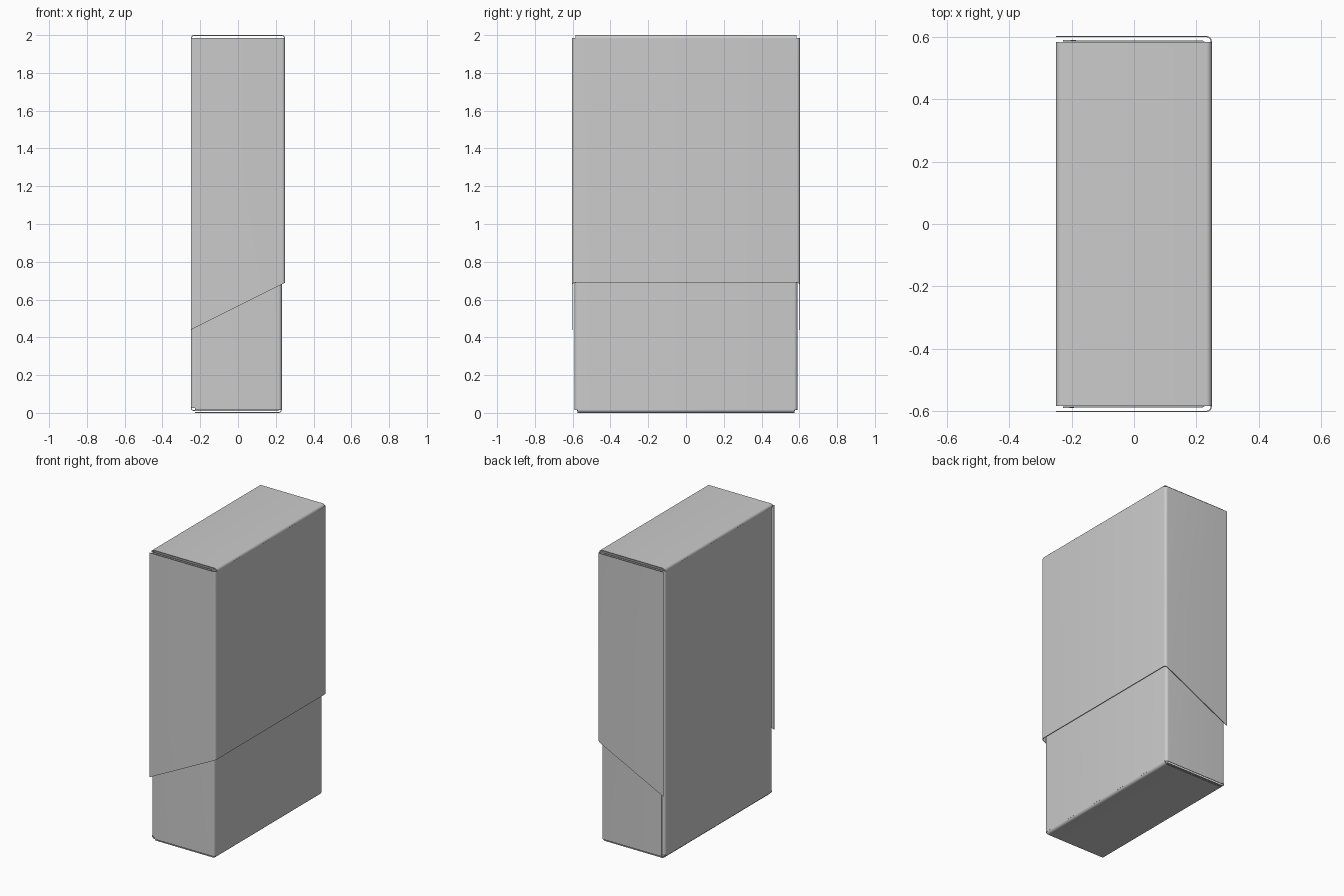
import bpy
from mathutils import Vector

if "Cube" in bpy.data.objects:
    bpy.data.objects.remove(bpy.data.objects["Cube"])

T = 0.004   # card thickness
R = 0.016   # fold radius


def rounded(path, steps=5):
    """Replace inner corners of a 2D path by small rounded folds."""
    pts = [Vector(p) for p in path]
    out = [pts[0]]
    for a, b, c in zip(pts, pts[1:], pts[2:]):
        p = b + (a - b).normalized() * R
        q = b + (c - b).normalized() * R
        centre = p + q - b
        for i in range(steps + 1):
            d = p.lerp(q, i / steps) - centre
            out.append(centre + d.normalized() * R)
    return out + [pts[-1]]


def sheet(name, low, high):
    """Strip of card between two matching rows of points."""
    n = len(low)
    faces = [(i, i + 1, n + i + 1, n + i) for i in range(n - 1)]
    mesh = bpy.data.meshes.new(name)
    mesh.from_pydata(low + high, [], faces)
    ob = bpy.data.objects.new(name, mesh)
    bpy.context.collection.objects.link(ob)
    mod = ob.modifiers.new("card", "SOLIDIFY")
    mod.thickness = T
    mod.offset = 0
    bpy.ops.object.select_all(action='DESELECT')
    ob.select_set(True)
    bpy.context.view_layer.objects.active = ob
    bpy.ops.object.modifier_apply(modifier="card")
    bpy.ops.object.shade_smooth_by_angle()


def wall(name, x_end, x_face, y, bottom, top):
    """U-shaped wall seen from above; bottom and top are heights by x."""
    p = rounded([(x_end, -y), (x_face, -y), (x_face, y), (x_end, y)])
    sheet(name, [(v.x, v.y, bottom(v.x)) for v in p],
          [(v.x, v.y, top(v.x)) for v in p])


def fold(name, path, y):
    """Folded panel seen from the front, running across y."""
    p = rounded(path)
    sheet(name, [(v.x, -y, v.y) for v in p], [(v.x, y, v.y) for v in p])


def slant(x):
    return 0.565 + 0.5 * x


# outer lid: front panel and two slanted side flaps
wall("lid_sleeve", -0.25, 0.248, 0.602, slant, lambda x: 1.984)
# lower tray: front panel and sides
wall("tray_wall", -0.228, 0.23, 0.588, lambda x: 0.016,
     lambda x: slant(x) + 0.55)
# back panel with tucked side flaps
wall("back_panel", 0.21, -0.248, 0.583, lambda x: 0.026, lambda x: 1.984)

# top panel, folded into the back and the lid front
fold("top_panel", [(-0.248, 1.98), (-0.248, 1.998), (0.248, 1.998),
                   (0.248, 1.98)], 0.585)
# inner floor folded from the back, outer floor folded from the tray front
fold("inner_floor", [(-0.248, 0.03), (-0.248, 0.012), (0.215, 0.012)], 0.578)
fold("outer_floor", [(-0.228, 0.002), (0.23, 0.002), (0.23, 0.02)], 0.575)
